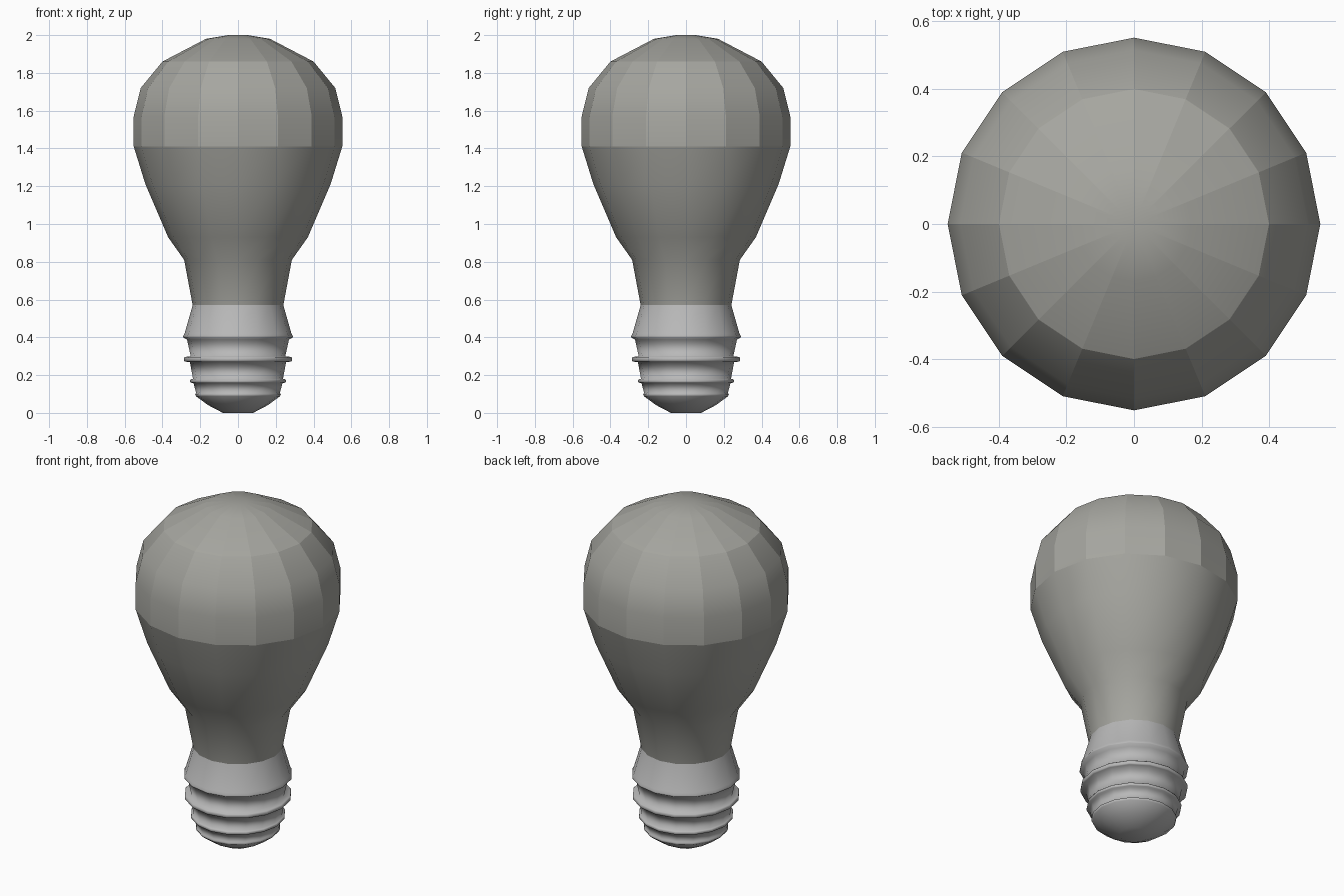
import bpy, bmesh
from math import cos, sin, tau

if "Cube" in bpy.data.objects:
    bpy.data.objects.remove(bpy.data.objects["Cube"])

SIDES = 16


def lathe(name, profile, colour, creases=None, facet_above=99, cap_start=False, cap_end=False):
    """Revolve an (r, z) profile, bottom to top. creases = heights of hard rings;
    without it every ring that bends noticeably is hard."""
    bm = bmesh.new()
    rings = [[bm.verts.new((r * cos(tau * i / SIDES), r * sin(tau * i / SIDES), z))
              for i in range(SIDES)] for r, z in profile]
    for low, high in zip(rings, rings[1:]):
        for i in range(SIDES):
            j = (i + 1) % SIDES
            bm.faces.new((low[i], low[j], high[j], high[i]))
    if cap_start:
        bm.faces.new(rings[0][::-1])
    if cap_end:
        bm.faces.new(rings[-1])
    for f in bm.faces:
        f.smooth = True
    for e in bm.edges:
        if len(e.link_faces) < 2:
            continue
        z0, z1 = sorted(v.co.z for v in e.verts)
        if z1 - z0 > 1e-5:          # upright edge: faceted only on the dome
            e.smooth = z0 < facet_above
        elif creases is not None:   # ring edge at a chosen height
            e.smooth = not any(abs(z0 - c) < 1e-4 for c in creases)
        else:
            e.smooth = e.calc_face_angle() < 0.3
    mesh = bpy.data.meshes.new(name)
    bm.to_mesh(mesh)
    bm.free()
    mat = bpy.data.materials.new(name + "_grey")
    mat.diffuse_color = (*colour, 1)
    mat.use_nodes = True
    mat.node_tree.nodes["Principled BSDF"].inputs["Base Color"].default_value = mat.diffuse_color
    mesh.materials.append(mat)
    obj = bpy.data.objects.new(name, mesh)
    bpy.context.collection.objects.link(obj)
    return obj


# Glass: smooth neck below, dome with upright facets above
lathe("glass_bulb", [
    (0.24, 0.57), (0.285, 0.81), (0.37, 0.93), (0.49, 1.21), (0.552, 1.41),
    (0.552, 1.57), (0.515, 1.72), (0.40, 1.86), (0.17, 1.98), (0.05, 2.0)],
    (0.38, 0.38, 0.35), creases=[1.41, 1.86], facet_above=1.40, cap_end=True)

# Screw cap: contact tip, two thread ridges, rim and flared collar
lathe("screw_base", [
    (0.08, 0.0), (0.16, 0.042), (0.222, 0.088), (0.228, 0.10), (0.221, 0.104),
    (0.236, 0.158), (0.25, 0.16), (0.253, 0.165), (0.253, 0.173), (0.25, 0.178),
    (0.238, 0.18), (0.255, 0.27), (0.28, 0.271), (0.286, 0.277), (0.286, 0.291),
    (0.28, 0.297), (0.25, 0.298), (0.27, 0.388), (0.29, 0.40), (0.29, 0.408),
    (0.283, 0.42), (0.24, 0.57)],
    (0.48, 0.48, 0.48), cap_start=True)
